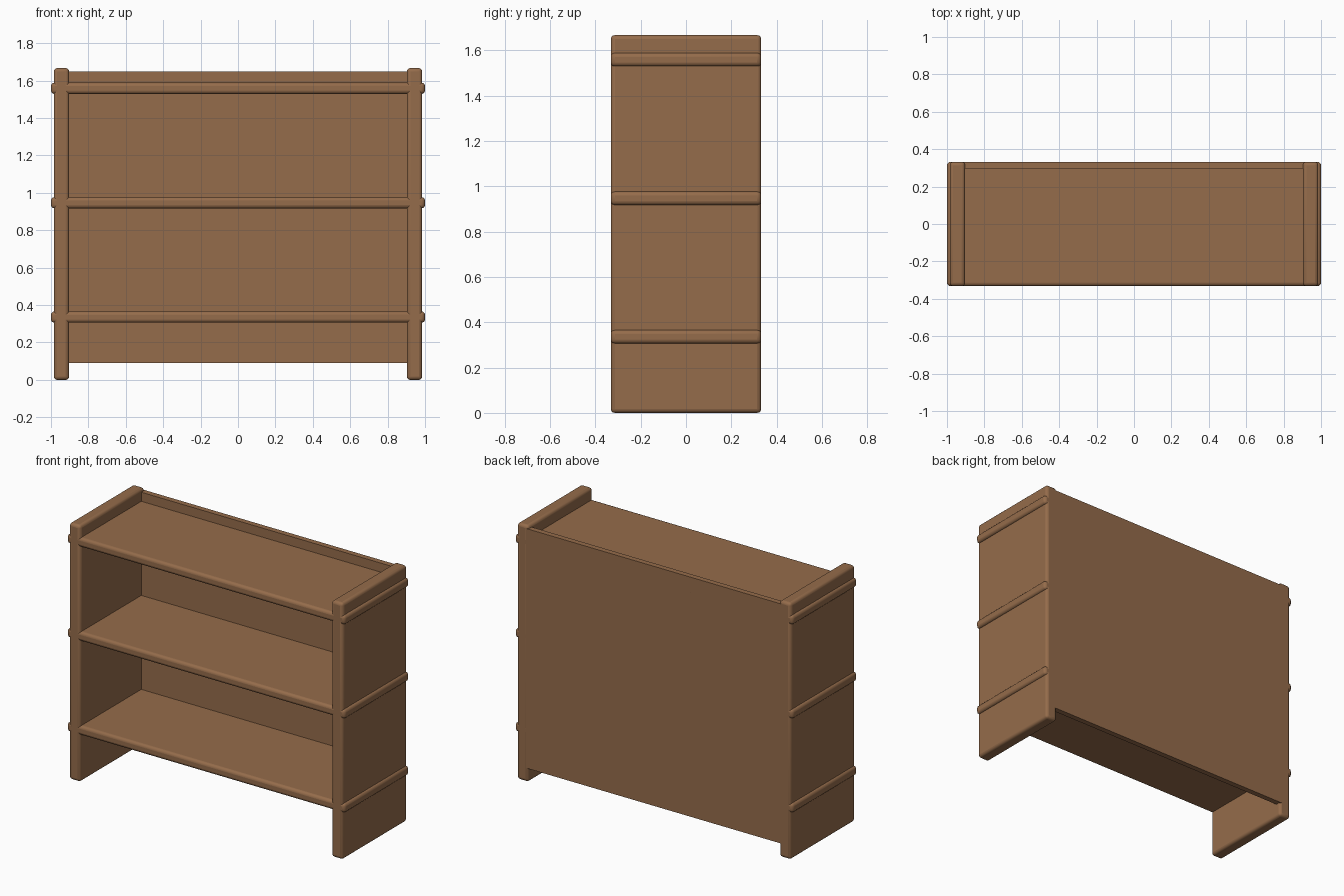
import bpy

if "Cube" in bpy.data.objects:
    bpy.data.objects.remove(bpy.data.objects["Cube"])

wood = bpy.data.materials.new("wood")
wood.diffuse_color = (0.30, 0.15, 0.07, 1)
wood.use_nodes = True
wood.node_tree.nodes["Principled BSDF"].inputs["Base Color"].default_value = wood.diffuse_color


def board(name, x, y, z, bevel=0.0):
    """Box spanning the given (min, max) ranges, with optional rounded edges."""
    spans = (x, y, z)
    bpy.ops.mesh.primitive_cube_add(size=1, location=[(a + b) / 2 for a, b in spans])
    ob = bpy.context.object
    ob.name = name
    ob.scale = [b - a for a, b in spans]
    bpy.ops.object.transform_apply(location=False, rotation=False, scale=True)
    ob.data.materials.append(wood)
    if bevel:
        mod = ob.modifiers.new("rounded_edges", "BEVEL")
        mod.width = bevel
        mod.segments = 3
        bpy.ops.object.shade_smooth_by_angle()
    return ob


DEPTH = (-0.332, 0.332)

# Upright side panels
board("side_panel_left", (-0.985, -0.903), DEPTH, (0, 1.667), 0.018)
board("side_panel_right", (0.903, 0.985), DEPTH, (0, 1.667), 0.018)

# Shelves running through the side panels
for name, z in (("bottom", 0.336), ("middle", 0.947), ("top", 1.559)):
    board(name + "_shelf", (-1, 1), DEPTH, (z - 0.03, z + 0.03), 0.018)

# Thin back panel
board("back_panel", (-0.92, 0.92), (0.296, 0.332), (0.09, 1.648))
